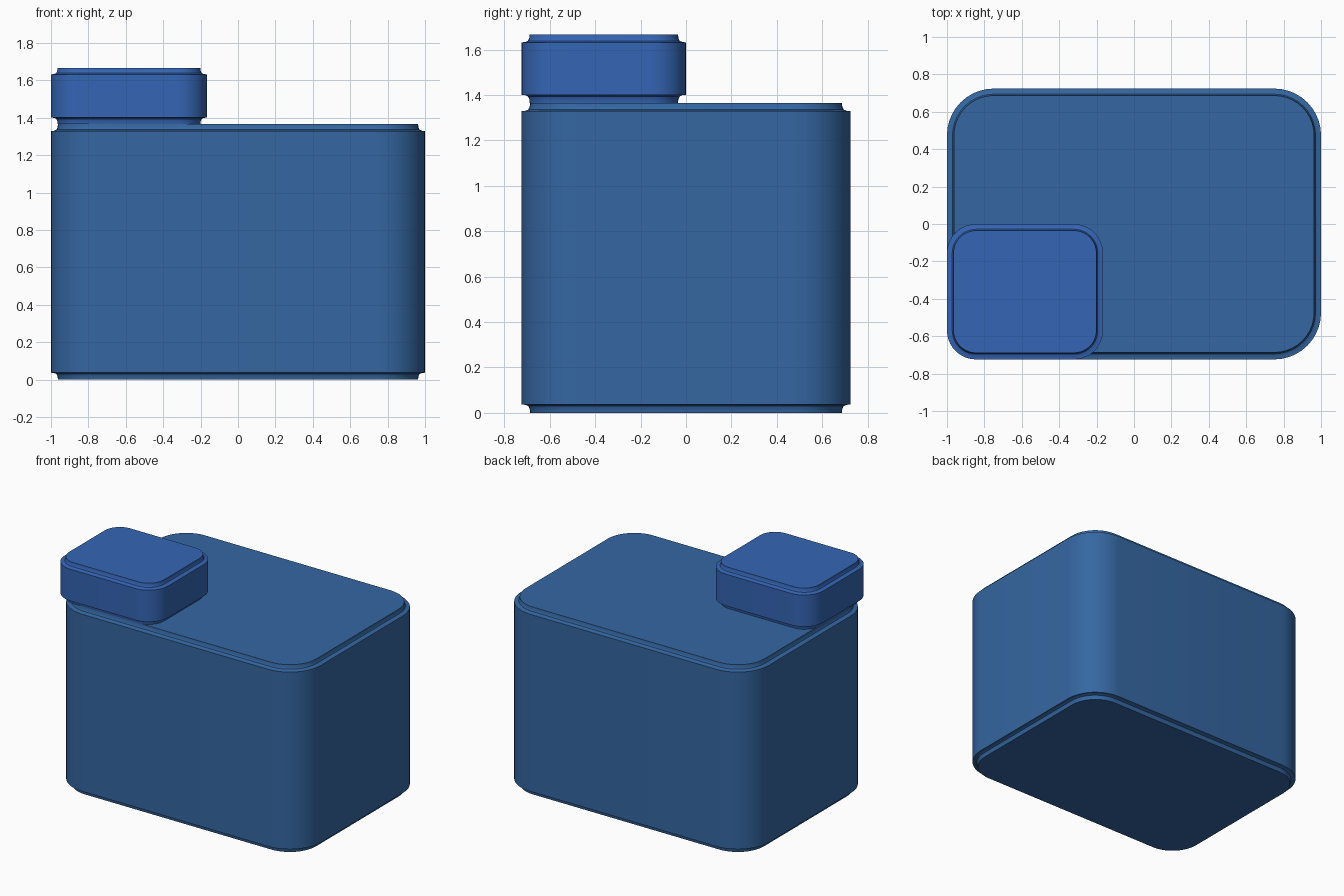
import bpy, bmesh, math

if "Cube" in bpy.data.objects:
    bpy.data.objects.remove(bpy.data.objects["Cube"])

# Concave lip, as (inset, distance from end) in fractions of the lip size
LIP = [(1, 0), (0.96, 0.45), (0.8, 0.8), (0.45, 0.96), (0, 1)]
CORNER_STEPS = 10


def outline(x0, x1, y0, y1, r, inset):
    """Rounded rectangle offset inwards by inset."""
    corners = [(x1 - r, y1 - r), (x0 + r, y1 - r), (x0 + r, y0 + r), (x1 - r, y0 + r)]
    pts = []
    for i, (cx, cy) in enumerate(corners):
        for k in range(CORNER_STEPS + 1):
            a = math.pi / 2 * (i + k / CORNER_STEPS)
            pts.append((cx + (r - inset) * math.cos(a), cy + (r - inset) * math.sin(a)))
    return pts


def coved_block(name, x, y, z, r, lip, color):
    """Rounded block with a concave cove round its top and bottom edges."""
    rings = [(i * lip, z[0] + d * lip) for i, d in LIP]
    rings += [(i * lip, z[1] - d * lip) for i, d in reversed(LIP)]
    bm = bmesh.new()
    loops = [[bm.verts.new((px, py, h)) for px, py in outline(*x, *y, r, inset)]
             for inset, h in rings]
    n = len(loops[0])
    for a, b in zip(loops, loops[1:]):
        for i in range(n):
            j = (i + 1) % n
            bm.faces.new((a[i], a[j], b[j], b[i]))
    bm.faces.new(loops[0][::-1])
    bm.faces.new(loops[-1])
    bmesh.ops.recalc_face_normals(bm, faces=bm.faces)
    mesh = bpy.data.meshes.new(name)
    bm.to_mesh(mesh)
    bm.free()
    obj = bpy.data.objects.new(name, mesh)
    bpy.context.collection.objects.link(obj)
    mat = bpy.data.materials.new(name + "_blue")
    mat.diffuse_color = color
    mat.use_nodes = True
    mat.node_tree.nodes["Principled BSDF"].inputs["Base Color"].default_value = mat.diffuse_color
    mesh.materials.append(mat)
    bpy.ops.object.select_all(action='DESELECT')
    obj.select_set(True)
    bpy.context.view_layer.objects.active = obj
    bpy.ops.object.shade_smooth_by_angle(angle=math.radians(35))
    return obj


# Large body
coved_block("body", (-1, 1), (-0.724, 0.724), (0, 1.366), 0.25, 0.037,
            (0.035, 0.135, 0.36, 1))
# Small cap standing on the front left corner
coved_block("corner_cap", (-1, -0.166), (-0.724, 0), (1.366, 1.667), 0.155, 0.035,
            (0.035, 0.13, 0.46, 1))
